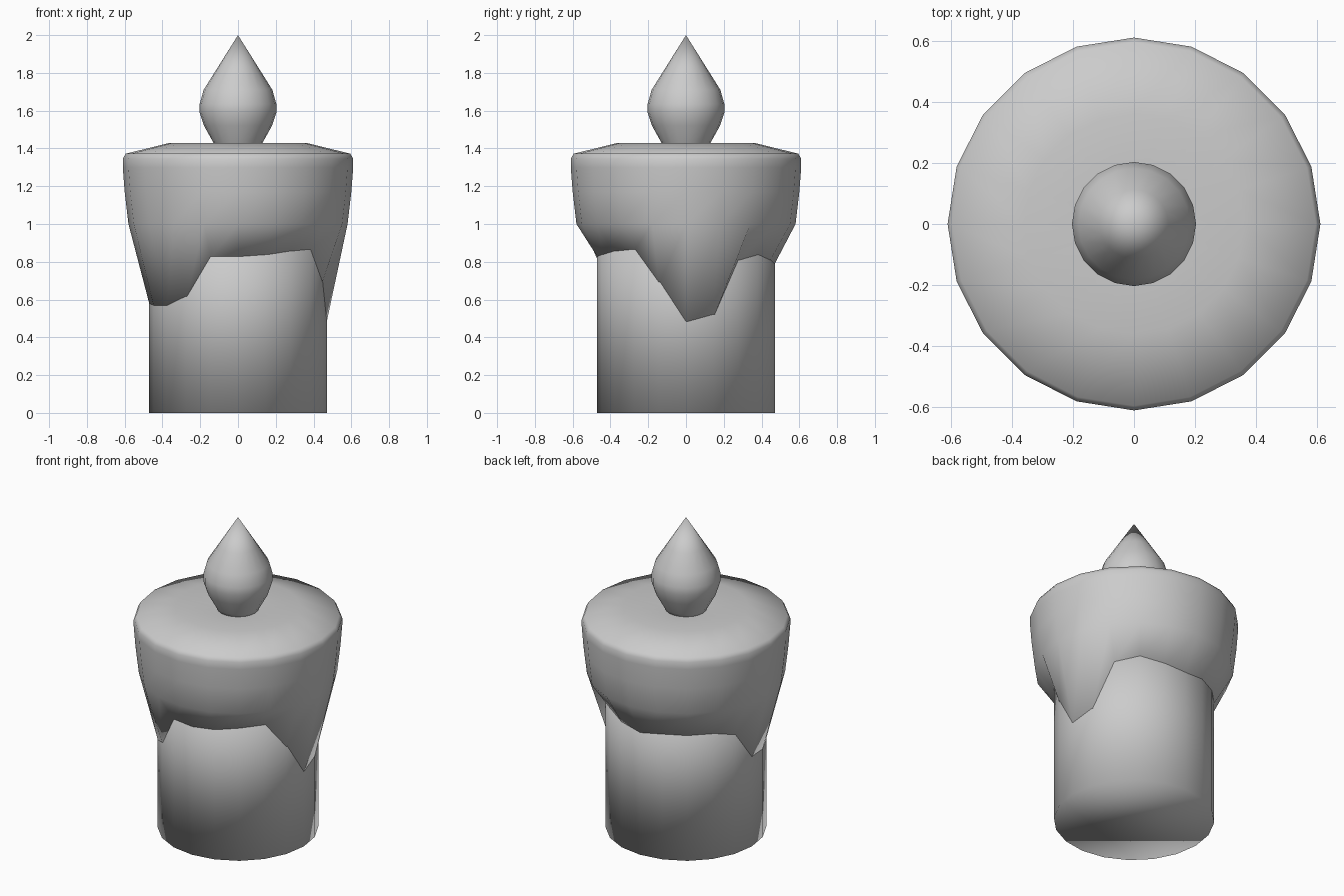
import bpy, bmesh, math

if "Cube" in bpy.data.objects:
    bpy.data.objects.remove(bpy.data.objects["Cube"])

N = 20


def loft(name, rings, tip=None):
    """Skin rings of (radius, z); z may be a list with one height per side."""
    bm = bmesh.new()
    loops = []
    for r, z in rings:
        loop = []
        for i in range(N):
            a = 2 * math.pi * i / N
            h = z[i] if isinstance(z, list) else z
            loop.append(bm.verts.new((r * math.cos(a), r * math.sin(a), h)))
        loops.append(loop)
    for lo, hi in zip(loops, loops[1:]):
        for i in range(N):
            j = (i + 1) % N
            bm.faces.new((lo[i], lo[j], hi[j], hi[i]))
    bm.faces.new(loops[0][::-1])
    if tip is None:
        bm.faces.new(loops[-1])
    else:
        v = bm.verts.new((0, 0, tip))
        for i in range(N):
            bm.faces.new((loops[-1][i], loops[-1][(i + 1) % N], v))
    for f in bm.faces:
        f.smooth = True
    me = bpy.data.meshes.new(name)
    bm.to_mesh(me)
    bm.free()
    ob = bpy.data.objects.new(name, me)
    bpy.context.collection.objects.link(ob)
    return ob


# lower edge of the melted wax, every 18 degrees starting at +x
drip = [.46, .50, .80, .83, .80, .78, .80, .80, .80, .76,
        .56, .55, .55, .60, .82, .82, .83, .85, .86, .68]

# straight wax stick
loft("candle_body", [(.47, 0), (.47, 1.1)])

# melted wax cap with uneven drips and a slightly dished top
loft("melted_wax", [(.465, drip), (.58, 1.0), (.60, 1.17), (.61, 1.30),
                    (.61, 1.345), (.595, 1.372), (.36, 1.43), (.10, 1.41)])

# teardrop flame
loft("flame", [(.11, 1.39), (.13, 1.43), (.18, 1.52), (.203, 1.59),
               (.203, 1.635), (.182, 1.71), (.113, 1.82)], tip=2.0)
